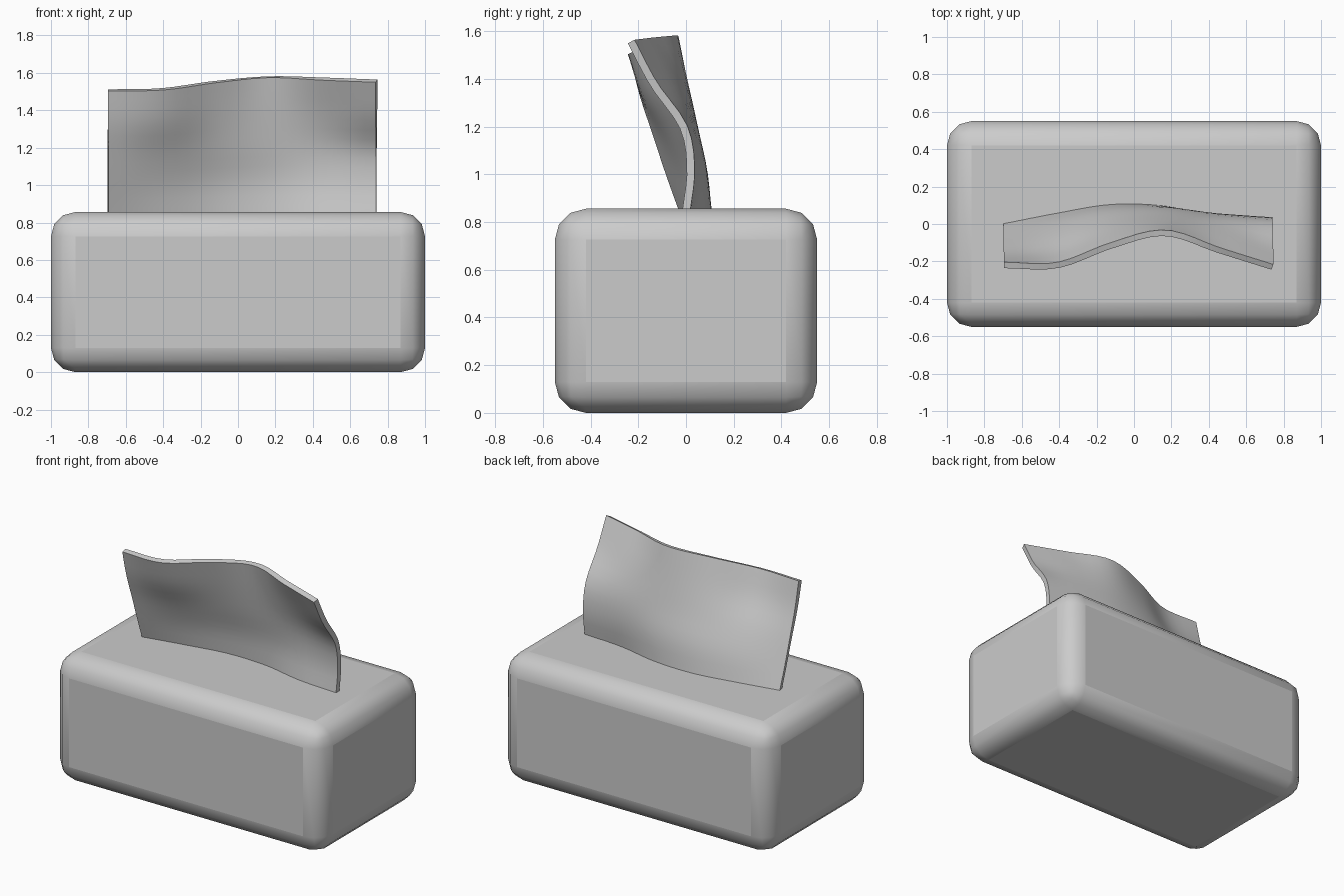
import bpy, bmesh

if "Cube" in bpy.data.objects:
    bpy.data.objects.remove(bpy.data.objects["Cube"])


def catmull(vals, t):
    """Smooth curve through evenly spaced values, t in 0..1."""
    n = len(vals) - 1
    i = min(int(t * n), n - 1)
    f = t * n - i
    b, c = vals[i], vals[i + 1]
    a = vals[i - 1] if i > 0 else 2 * b - c
    d = vals[i + 2] if i + 2 <= n else 2 * c - b
    return b + 0.5 * f * (c - a + f * (2*a - 5*b + 4*c - d + f * (3*(b - c) + d - a)))


def activate(ob):
    bpy.ops.object.select_all(action='DESELECT')
    ob.select_set(True)
    bpy.context.view_layer.objects.active = ob


# Rounded carton
bpy.ops.mesh.primitive_cube_add(size=1, location=(0, 0, 0.428))
box = bpy.context.object
box.name = "tissue_box"
box.scale = (2, 1.1, 0.856)
bpy.ops.object.transform_apply(location=False, rotation=False, scale=True)
bev = box.modifiers.new("rounding", 'BEVEL')
bev.width = 0.13
bev.segments = 3
activate(box)
bpy.ops.object.shade_smooth_by_angle(angle=0.7)

# Wavy tissue: depth (y) from bottom to top for six columns, left to right
columns = [
    (-0.01, -0.07, -0.125, -0.18, -0.22),
    (0.045, 0.00, -0.07, -0.16, -0.22),
    (0.09, 0.06, 0.00, -0.06, -0.115),
    (0.08, 0.07, 0.03, -0.01, -0.048),
    (0.02, 0.04, 0.02, -0.05, -0.14),
    (0.00, 0.02, -0.01, -0.135, -0.23),
]
top_z = (1.508, 1.513, 1.552, 1.578, 1.568, 1.557)
NX, NZ = 24, 14
bm = bmesh.new()
grid = []
for i in range(NX + 1):
    u = i / NX
    profile = [catmull([c[k] for c in columns], u) for k in range(5)]
    z1 = catmull(top_z, u)
    grid.append([bm.verts.new((-0.695 + 1.435 * u, catmull(profile, j / NZ),
                               0.84 + (z1 - 0.84) * j / NZ)) for j in range(NZ + 1)])
for i in range(NX):
    for j in range(NZ):
        bm.faces.new((grid[i][j], grid[i + 1][j], grid[i + 1][j + 1], grid[i][j + 1]))
mesh = bpy.data.meshes.new("tissue")
bm.to_mesh(mesh)
bm.free()
tissue = bpy.data.objects.new("tissue", mesh)
bpy.context.collection.objects.link(tissue)
solid = tissue.modifiers.new("thickness", 'SOLIDIFY')
solid.thickness = 0.033
solid.offset = 0
activate(tissue)
bpy.ops.object.modifier_apply(modifier="thickness")
bpy.ops.object.shade_smooth_by_angle(angle=0.7)
